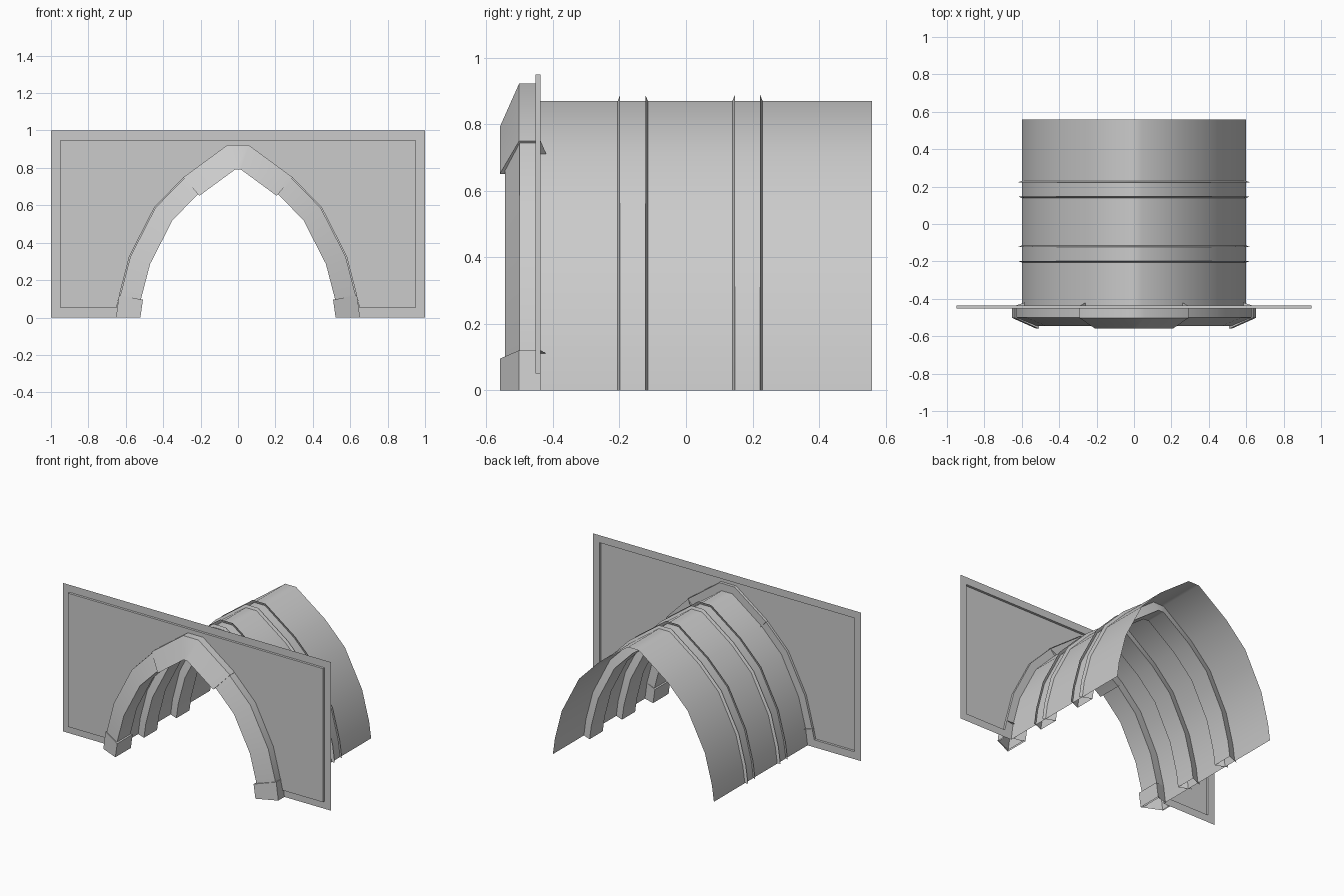
import bpy, bmesh, math
from mathutils import Vector

cube = bpy.data.objects.get("Cube")
if cube:
    bpy.data.objects.remove(cube, do_unlink=True)

grey = bpy.data.materials.new("plain_grey")
grey.use_nodes = True
color = (0.6, 0.6, 0.6, 1)
grey.diffuse_color = color
grey.node_tree.nodes["Principled BSDF"].inputs["Base Color"].default_value = color

# Pointed arch profile (x, z), from right foot over the crown to left foot
HALF = [(0.6, 0), (0.585, 0.11), (0.533, 0.31), (0.405, 0.56), (0.258, 0.71), (0.04, 0.87)]
ARCH = [Vector(p) for p in HALF] + [Vector((-x, z)) for x, z in reversed(HALF)]
LAST = len(ARCH) - 1


def offset_point(i, d):
    """Arch point i moved outward by d with a mitred corner."""
    if i in (0, LAST):
        return ARCH[i] + Vector((math.copysign(d, ARCH[i].x * d), 0))
    normals = []
    for a, b in ((i - 1, i), (i, i + 1)):
        t = (ARCH[b] - ARCH[a]).normalized()
        normals.append(Vector((t.y, -t.x)))
    m = (normals[0] + normals[1]).normalized()
    return ARCH[i] + m * d / m.dot(normals[0])


def finish(name, bm):
    bmesh.ops.recalc_face_normals(bm, faces=bm.faces)
    mesh = bpy.data.meshes.new(name)
    bm.to_mesh(mesh)
    bm.free()
    mesh.materials.append(grey)
    obj = bpy.data.objects.new(name, mesh)
    bpy.context.collection.objects.link(obj)
    bpy.ops.object.select_all(action='DESELECT')
    obj.select_set(True)
    bpy.context.view_layer.objects.active = obj
    bpy.ops.object.shade_smooth_by_angle(angle=math.radians(40))


def sweep(name, section, first=0, last=LAST):
    """Sweep an open (offset, y) section along part of the arch; cap raised ends."""
    bm = bmesh.new()
    rings = []
    for i in range(first, last + 1):
        ring = []
        for d, y in section:
            p = offset_point(i, d) if d else ARCH[i]
            ring.append(bm.verts.new((p.x, y, p.y)))
        rings.append(ring)
    for r, s in zip(rings, rings[1:]):
        for k in range(len(section) - 1):
            bm.faces.new((r[k], r[k + 1], s[k + 1], s[k]))
    for i, ring in ((first, rings[0]), (last, rings[-1])):
        if 0 < i < LAST and len(ring) > 2:
            bm.faces.new(ring)
    finish(name, bm)


WALL_Y, PANEL_Y = -0.437, -0.453

# Vault shell
sweep("tunnel_vault", [(0, WALL_Y), (0, 0.56)])

# Channel ribs that pass through the vault
for name, y in (("front_rib", -0.16), ("rear_rib", 0.185)):
    sweep(name, [(0.018, y - 0.038), (-0.06, y - 0.07), (-0.06, y + 0.07), (0.018, y + 0.038)])

# Portal moulding with raised feet and keystone
sweep("portal_trim", [(0.045, WALL_Y), (0.045, -0.5), (-0.067, -0.545), (-0.067, -0.405), (0, -0.42)])
raised = [(0.052, WALL_Y), (0.052, -0.502), (-0.078, -0.56), (-0.078, -0.395), (0, -0.42)]
sweep("left_trim_foot", raised, 0, 1)
sweep("right_trim_foot", raised, LAST - 1, LAST)
sweep("trim_keystone", raised, 4, LAST - 4)

# Portal wall: thin border with a shallow panel pushed forward
bm = bmesh.new()
edge, corners = 0.05, [(-1, 0), (-1, 1), (1, 1), (1, 0)]
outer = [(p.x, p.y) for p in ARCH] + corners
inner = [tuple(offset_point(i, edge)) for i in range(LAST + 1)]
for i in (0, LAST):
    inner[i] = (inner[i][0], edge)
inner += [(x * (1 - edge), edge + z * (1 - 2 * edge)) for x, z in corners]
loops = [[bm.verts.new((x, y, z)) for x, z in pts]
         for pts, y in ((outer, WALL_Y), (inner, WALL_Y), (inner, PANEL_Y))]
for a, b in zip(loops, loops[1:]):
    for k in range(len(a)):
        n = (k + 1) % len(a)
        bm.faces.new((a[k], a[n], b[n], b[k]))
bm.faces.new(loops[-1])
finish("portal_wall", bm)
